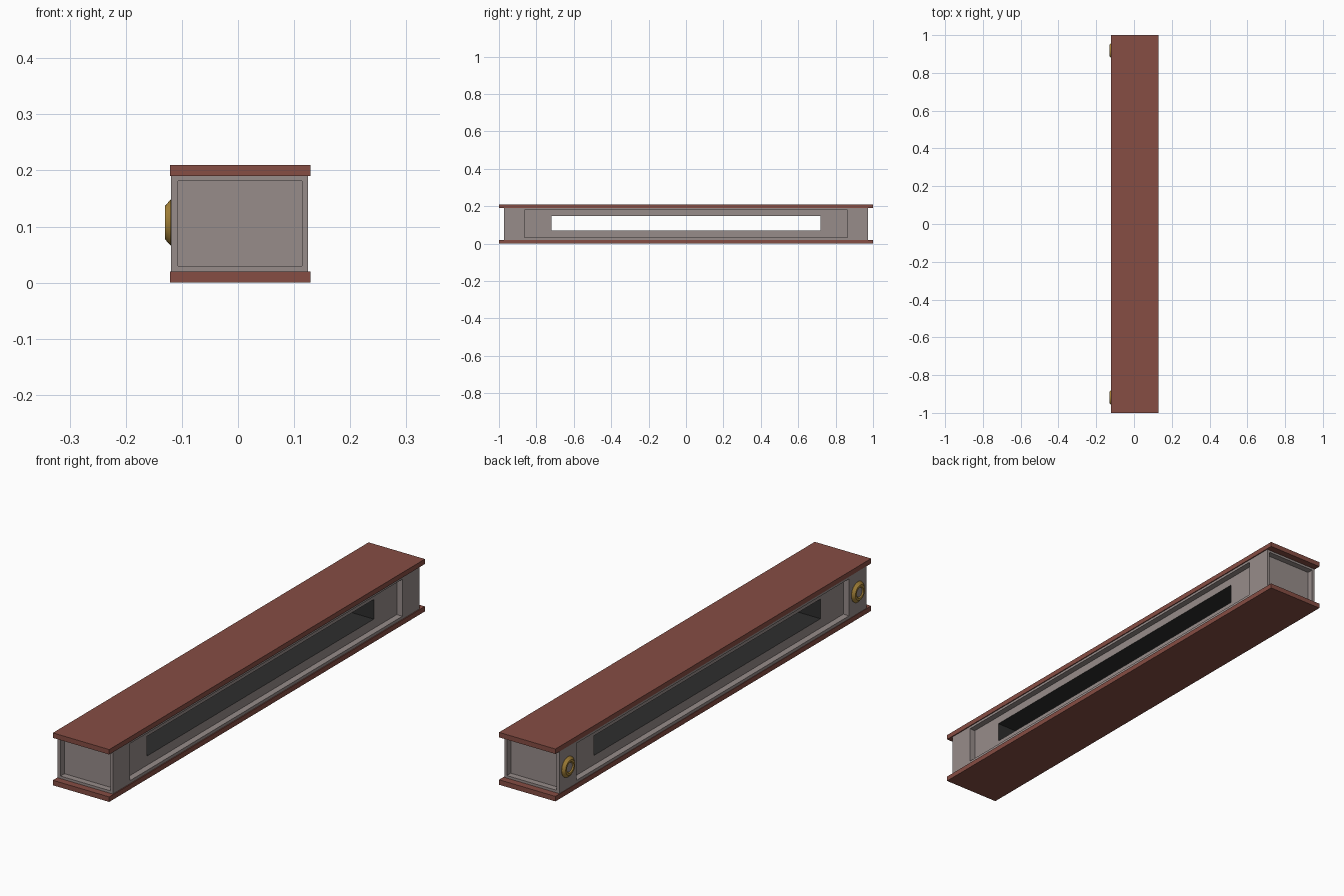
import bpy, bmesh, math
from mathutils import Vector

if "Cube" in bpy.data.objects:
    bpy.data.objects.remove(bpy.data.objects["Cube"])


def material(name, rgb):
    m = bpy.data.materials.new(name)
    m.diffuse_color = (*rgb, 1)
    m.use_nodes = True
    m.node_tree.nodes["Principled BSDF"].inputs["Base Color"].default_value = m.diffuse_color
    return m


RED = material("brick red", (0.24, 0.075, 0.057))
GREY = material("warm grey", (0.31, 0.265, 0.255))
DARK = material("charcoal", (0.027, 0.027, 0.027))
GOLD = material("brass", (0.42, 0.25, 0.045))


def finish(name, bm, mats):
    bmesh.ops.remove_doubles(bm, verts=bm.verts, dist=1e-5)
    bmesh.ops.recalc_face_normals(bm, faces=bm.faces)
    me = bpy.data.meshes.new(name)
    bm.to_mesh(me)
    bm.free()
    for m in mats:
        me.materials.append(m)
    ob = bpy.data.objects.new(name, me)
    bpy.context.collection.objects.link(ob)
    return ob


def bridge(bm, a, b, mat=0):
    n = len(a)
    for i in range(n):
        f = bm.faces.new((a[i], a[(i + 1) % n], b[(i + 1) % n], b[i]))
        f.material_index = mat


def rect(bm, axis, depth, u0, u1, z0, z1):
    pts = [(u0, z0), (u1, z0), (u1, z1), (u0, z1)]
    return [bm.verts.new((depth, u, z) if axis == 'x' else (u, depth, z)) for u, z in pts]


# top and bottom plates
for name, z0, z1 in (("bottom_plate", 0, 0.02), ("top_plate", 0.19, 0.21)):
    bm = bmesh.new()
    lo = rect(bm, 'x', -0.121, -1, 1, z0, z1)
    hi = rect(bm, 'x', 0.129, -1, 1, z0, z1)
    bridge(bm, lo, hi)
    bm.faces.new(lo)
    bm.faces.new(hi)
    finish(name, bm, [RED])

# body: recessed panels on four sides, dark slot running through in x
X0, X1, Y, Z0, Z1, D = -0.119, 0.125, 0.972, 0.02, 0.19, 0.025
bm = bmesh.new()
slots, outers = [], []
for x, s in ((X0, 1), (X1, -1)):
    outer = rect(bm, 'x', x, -Y, Y, Z0, Z1)
    edge = rect(bm, 'x', x, -0.863, 0.863, 0.032, 0.18)
    back = rect(bm, 'x', x + s * D, -0.863, 0.863, 0.032, 0.18)
    slot = rect(bm, 'x', x + s * D, -0.718, 0.718, 0.069, 0.148)
    bridge(bm, outer, edge)
    bridge(bm, edge, back)
    bridge(bm, back, slot)
    slots.append(slot)
    outers.append(outer)
bridge(bm, slots[0], slots[1], 1)
for y, s in ((-Y, 1), (Y, -1)):
    outer = rect(bm, 'y', y, X0, X1, Z0, Z1)
    edge = rect(bm, 'y', y, -0.107, 0.114, 0.03, 0.181)
    back = rect(bm, 'y', y + s * D, -0.107, 0.114, 0.03, 0.181)
    bridge(bm, outer, edge)
    bridge(bm, edge, back)
    bm.faces.new(back)
a, b = outers
bm.faces.new((a[0], a[1], b[1], b[0]))
bm.faces.new((a[3], a[2], b[2], b[3]))
finish("body", bm, [GREY, DARK])

# brass buttons on the left side, with a grey centre
PROFILE = [(0.041, X0 + 0.001), (0.041, X0 - 0.001), (0.030, -0.130),
           (0.022, -0.130), (0.018, -0.126)]
N = 24
for name, y in (("front_button", -0.918), ("back_button", 0.918)):
    bm = bmesh.new()
    rings = [[bm.verts.new((x, y + r * math.cos(2 * math.pi * i / N),
                            0.107 + r * math.sin(2 * math.pi * i / N))) for i in range(N)]
             for r, x in PROFILE]
    for p, q in zip(rings, rings[1:]):
        bridge(bm, p, q)
    bm.faces.new(rings[0])
    bm.faces.new(rings[-1]).material_index = 1
    ob = finish(name, bm, [GOLD, GREY])
    bpy.context.view_layer.objects.active = ob
    ob.select_set(True)
    bpy.ops.object.shade_smooth_by_angle(angle=math.radians(30))
    ob.select_set(False)
